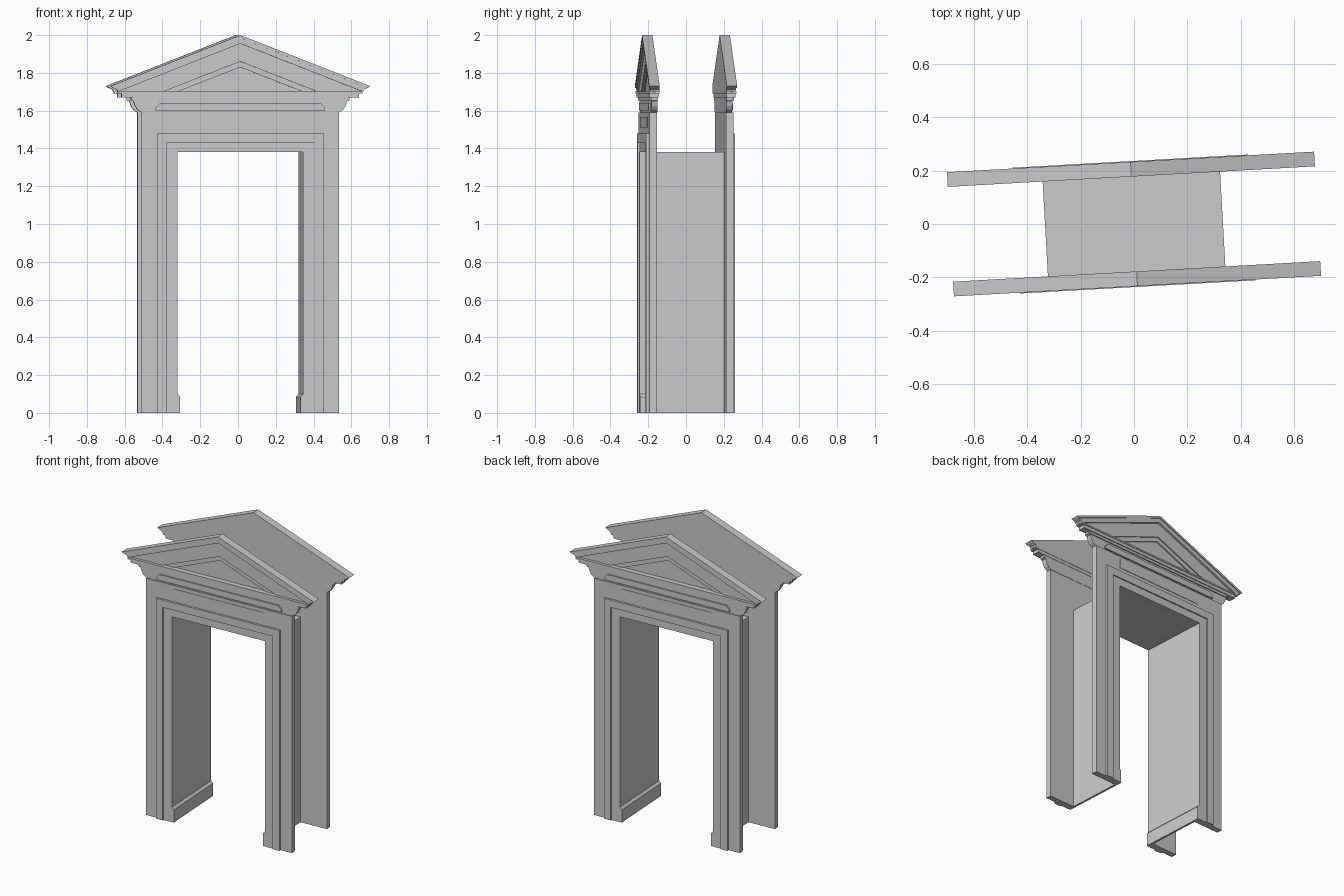
import bpy, bmesh, math
from mathutils import Matrix

if "Cube" in bpy.data.objects:
    bpy.data.objects.remove(bpy.data.objects["Cube"])

TILT = math.radians(3.2)   # whole gateway is turned slightly


def make_object(name, bm, turn):
    bmesh.ops.recalc_face_normals(bm, faces=bm.faces)
    bm.transform(Matrix.Rotation(TILT + turn, 4, 'Z'))
    mesh = bpy.data.meshes.new(name)
    bm.to_mesh(mesh)
    bm.free()
    ob = bpy.data.objects.new(name, mesh)
    bpy.context.collection.objects.link(ob)
    return ob


def slab(name, half, front, back, turn):
    """Mirror a half outline (x >= 0), then extrude it from front to back in y."""
    pts = half + [(-x, z) for x, z in reversed(half) if x > 1e-6]
    bm = bmesh.new()
    face = bm.faces.new([bm.verts.new((x, front, z)) for x, z in pts])
    ext = bmesh.ops.extrude_face_region(bm, geom=[face])
    for v in ext['geom']:
        if isinstance(v, bmesh.types.BMVert):
            v.co.y = back
    return make_object(name, bm, turn)


def block(name, w, z0, z1, front, back, turn):
    return slab(name, [(0, z0), (w, z0), (w, z1), (0, z1)], front, back, turn)


def frame(name, wo, zo, wi, zi, front, back, turn):
    """Door surround: an upside-down U, open at the floor."""
    return slab(name, [(0, zo), (wo, zo), (wo, 0), (wi, 0), (wi, zi), (0, zi)],
                front, back, turn)


def chevron(name, hi, lo, front, back, turn, base=1.70, slope=0.391):
    """Sloping band of the pediment between two apex heights."""
    return slab(name, [(0, hi), ((hi - base) / slope, base),
                       ((lo - base) / slope, base), (0, lo)], front, back, turn)


def facade(side, turn):
    n = side + "_"
    # wall plate and door surround
    frame(n + "wall_plate", 0.523, 1.59, 0.333, 1.38, -0.222, -0.184, turn)
    frame(n + "outer_surround", 0.442, 1.48, 0.393, 1.43, -0.236, -0.222, turn)
    frame(n + "inner_surround", 0.393, 1.43, 0.333, 1.38, -0.228, -0.222, turn)
    block(n + "name_panel", 0.325, 1.51, 1.567, -0.225, -0.222, turn)
    # frieze with curved ends, and its mouldings
    slab(n + "frieze", [(0, 1.59), (0.523, 1.59), (0.545, 1.605), (0.558, 1.625),
                        (0.566, 1.65), (0.58, 1.655), (0.58, 1.671), (0, 1.671)],
         -0.215, -0.182, turn)
    slab(n + "frieze_moulding", [(0, 1.60), (0.45, 1.60), (0.45, 1.615),
                                 (0.425, 1.639), (0, 1.639)], -0.224, -0.215, turn)
    block(n + "bed_moulding", 0.57, 1.655, 1.671, -0.222, -0.215, turn)
    # level cornice
    block(n + "cornice_lower", 0.63, 1.671, 1.692, -0.228, -0.180, turn)
    block(n + "cornice_upper", 0.648, 1.692, 1.702, -0.232, -0.178, turn)
    # pediment: backing, sloping cornice and stepped recess
    slab(n + "pediment_back", [(0, 1.70), (0.65, 1.70), (0.655, 1.712),
                               (0.689, 1.73), (0, 2.0)], -0.198, -0.178, turn)
    slab(n + "raking_top", [(0, 2.0), (0.689, 1.73), (0.676, 1.721), (0, 1.985)],
         -0.233, -0.198, turn)
    slab(n + "raking_lower", [(0, 1.985), (0.676, 1.721), (0.655, 1.712),
                              (0.65, 1.70), (0, 1.955)], -0.227, -0.198, turn)
    chevron(n + "pediment_band", 1.955, 1.86, -0.214, -0.198, turn)
    chevron(n + "pediment_step", 1.86, 1.83, -0.206, -0.198, turn)


for side, turn in (("front", 0.0), ("back", math.pi)):
    facade(side, turn)

# passage lining: two side walls and a flat ceiling
bm = bmesh.new()
path = [(-0.333, 0), (-0.333, 1.38), (0.333, 1.38), (0.333, 0)]
rows = [[bm.verts.new((x, y, z)) for y in (-0.184, 0.184)] for x, z in path]
for a, b in zip(rows, rows[1:]):
    bm.faces.new((a[0], a[1], b[1], b[0]))
make_object("passage_lining", bm, 0)

# skirting along both passage walls
for name, s in (("left_skirting", -1), ("right_skirting", 1)):
    bm = bmesh.new()
    prof = [(0.333, 0), (0.319, 0), (0.319, 0.085), (0.333, 0.1)]
    face = bm.faces.new([bm.verts.new((s * x, -0.226, z)) for x, z in prof])
    ext = bmesh.ops.extrude_face_region(bm, geom=[face])
    for v in ext['geom']:
        if isinstance(v, bmesh.types.BMVert):
            v.co.y = 0.226
    make_object(name, bm, 0)
